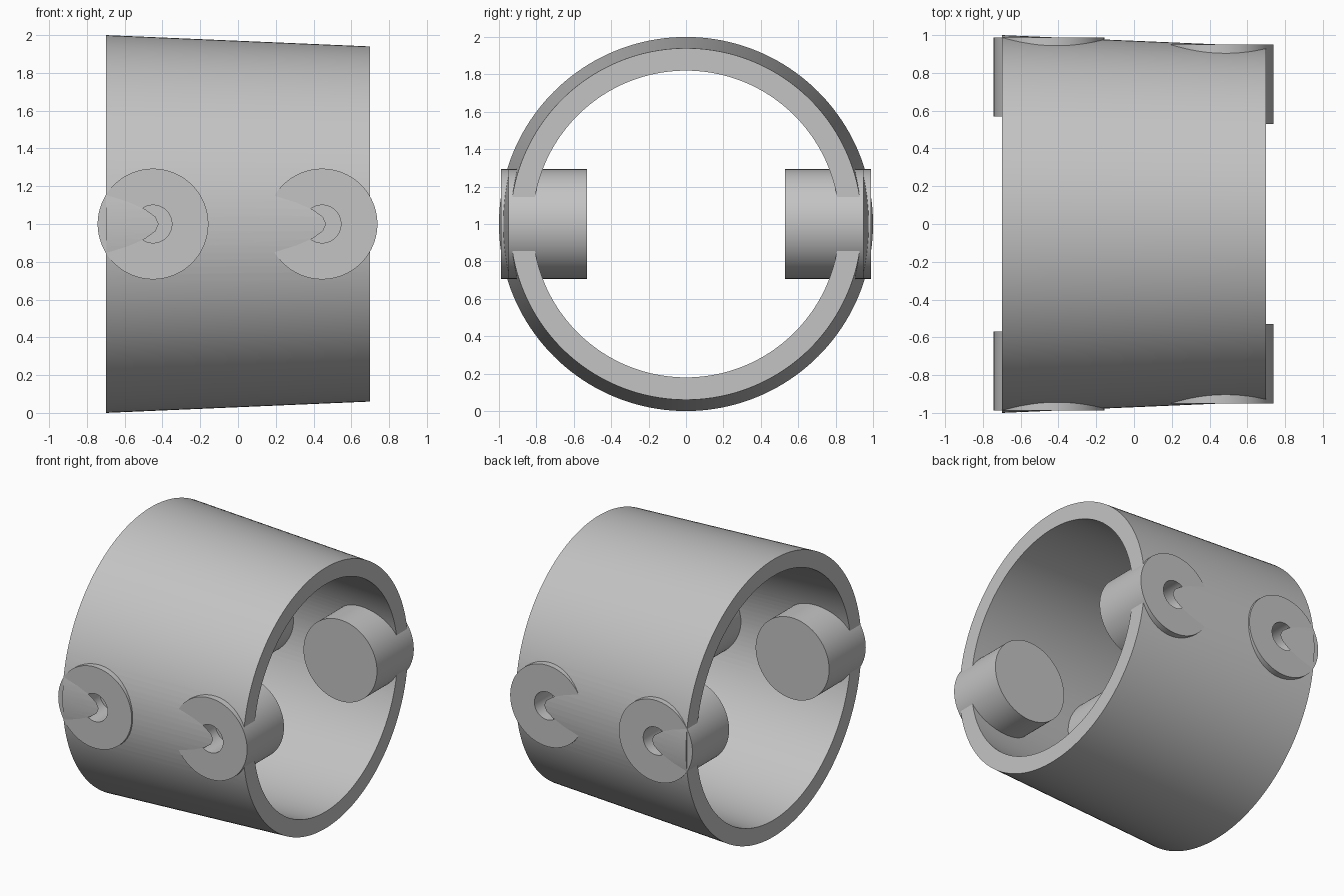
import bpy
import math
from mathutils import Matrix, Vector

cube = bpy.data.objects.get("Cube")
if cube:
    bpy.data.objects.remove(cube)

import bmesh

grey = bpy.data.materials.new("light grey")
grey.use_nodes = True
colour = (0.55, 0.55, 0.55, 1)
grey.diffuse_color = colour
grey.node_tree.nodes["Principled BSDF"].inputs["Base Color"].default_value = colour


def lathe(name, profile, axis, location, steps, closed=False):
    """Spin (radius, distance) points around an axis direction."""
    bm = bmesh.new()
    verts = [bm.verts.new((r, 0, d)) for r, d in profile]
    pairs = list(zip(verts, verts[1:]))
    if closed:
        pairs.append((verts[-1], verts[0]))
    edges = [bm.edges.new(p) for p in pairs]
    bmesh.ops.spin(bm, geom=verts + edges, axis=(0, 0, 1), cent=(0, 0, 0),
                   angle=math.tau, steps=steps, use_duplicate=False)
    bmesh.ops.remove_doubles(bm, verts=bm.verts, dist=1e-5)
    bmesh.ops.recalc_face_normals(bm, faces=bm.faces)
    turn = Vector((0, 0, 1)).rotation_difference(Vector(axis)).to_matrix().to_4x4()
    bm.transform(Matrix.Translation(location) @ turn)
    mesh = bpy.data.meshes.new(name)
    bm.to_mesh(mesh)
    bm.free()
    mesh.materials.append(grey)
    obj = bpy.data.objects.new(name, mesh)
    bpy.context.collection.objects.link(obj)
    return obj


def select(obj):
    bpy.ops.object.select_all(action='DESELECT')
    obj.select_set(True)
    bpy.context.view_layer.objects.active = obj


# Tapered open sleeve along x
sleeve = lathe("tapered_sleeve", [(1, -0.7), (0.94, 0.7), (0.82, 0.7), (0.88, -0.7)],
               (1, 0, 0), (0, 0, 1), 160, closed=True)

# Four pegs with blind holes, seated in pockets that stop at the peg face
radius, hole, depth = 0.293, 0.1, 0.2
pegs = []
for end, x, inner, face in (("right", -0.45, 0.57, 0.988), ("left", 0.445, 0.53, 0.95)):
    for side, sign in (("front", -1), ("back", 1)):
        place = ((0, sign, 0), (x, 0, 1), 96)
        pegs.append(lathe(f"{side}_{end}_peg",
                          [(0, inner), (radius, inner), (radius, face), (hole, face),
                           (hole, face - depth), (0, face - depth)], *place))
        cutter = lathe("pocket_cutter", [(0, inner), (radius, inner), (radius, face), (0, face)],
                       *place)
        cutter.hide_render = True
        select(sleeve)
        cut = sleeve.modifiers.new("pocket", 'BOOLEAN')
        cut.operation = 'DIFFERENCE'
        cut.solver = 'EXACT'
        cut.object = cutter
        bpy.ops.object.modifier_apply(modifier=cut.name)
        bpy.data.objects.remove(cutter)

for obj in [sleeve] + pegs:
    select(obj)
    bpy.ops.object.shade_smooth_by_angle(angle=math.radians(30))
